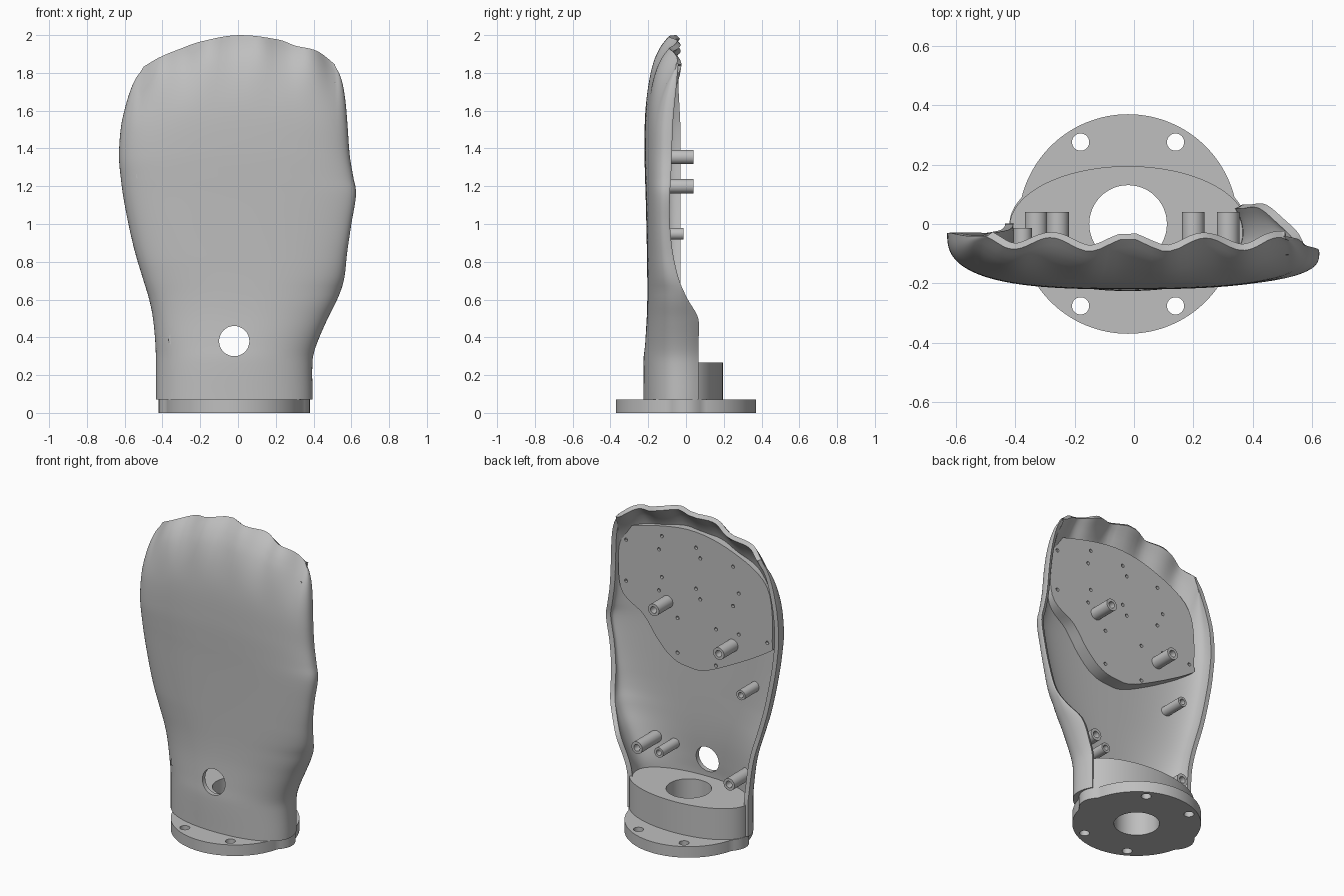
import bpy
import bmesh
from math import sin, cos, pi, copysign
from mathutils import Matrix, Vector

if "Cube" in bpy.data.objects:
    bpy.data.objects.remove(bpy.data.objects["Cube"], do_unlink=True)

grey = bpy.data.materials.new("plain grey")
grey.use_nodes = True
grey.diffuse_color = (0.52, 0.52, 0.52, 1)
grey.node_tree.nodes["Principled BSDF"].inputs["Base Color"].default_value = grey.diffuse_color


def sample(rows, t):
    """Smooth curve through rows whose first entry is the parameter."""
    t = min(max(t, rows[0][0]), rows[-1][0])
    i = next(k for k in range(len(rows) - 1) if t <= rows[k + 1][0])
    a, b = rows[i], rows[i + 1]
    before, after = rows[max(i - 1, 0)], rows[min(i + 2, len(rows) - 1)]
    step = b[0] - a[0]
    u = (t - a[0]) / step
    result = []
    for k in range(1, len(a)):
        ma = (b[k] - before[k]) / (b[0] - before[0]) * step
        mb = (after[k] - a[k]) / (after[0] - a[0]) * step
        result.append((2*u**3 - 3*u*u + 1) * a[k] + (u**3 - 2*u*u + u) * ma
                      + (3*u*u - 2*u**3) * b[k] + (u**3 - u*u) * mb)
    return result


def make_object(name, bm):
    mesh = bpy.data.meshes.new(name)
    bm.to_mesh(mesh)
    bm.free()
    mesh.materials.append(grey)
    obj = bpy.data.objects.new(name, mesh)
    bpy.context.collection.objects.link(obj)
    return obj


def prism(name, bottom, top):
    """Solid between two matching outlines."""
    bm = bmesh.new()
    low = [bm.verts.new(p) for p in bottom]
    high = [bm.verts.new(p) for p in top]
    bm.faces.new(low)
    bm.faces.new(high)
    for i in range(len(low)):
        j = (i + 1) % len(low)
        bm.faces.new((low[i], low[j], high[j], high[i]))
    bmesh.ops.recalc_face_normals(bm, faces=bm.faces[:])
    return make_object(name, bm)


def rods(name, specs, sides=32):
    """Cylinders, each given as start, end and radius."""
    bm = bmesh.new()
    for start, end, radius in specs:
        start, end = Vector(start), Vector(end)
        axis = end - start
        matrix = (Matrix.Translation((start + end) / 2)
                  @ axis.to_track_quat('Z', 'Y').to_matrix().to_4x4())
        bmesh.ops.create_cone(bm, cap_ends=True, segments=sides, radius1=radius,
                              radius2=radius, depth=axis.length, matrix=matrix)
    return make_object(name, bm)


def finish(obj, cutter=None):
    """Cut, bake the modifiers and shade."""
    if cutter:
        cut = obj.modifiers.new("cut", 'BOOLEAN')
        cut.operation, cut.solver, cut.object = 'DIFFERENCE', 'EXACT', cutter
        cutter.hide_render = True
    bpy.ops.object.select_all(action='DESELECT')
    obj.select_set(True)
    bpy.context.view_layer.objects.active = obj
    bpy.ops.object.convert(target='MESH')
    bpy.ops.object.shade_smooth_by_angle(angle=pi / 6)
    if cutter:
        bpy.data.objects.remove(cutter, do_unlink=True)


# Shell sections: height, right edge x, left edge x, front y, right edge y, left edge y
SECTIONS = [
    (.07, -.435, .395, -.225, 0, .065),
    (.28, -.435, .395, -.225, 0, .065),
    (.36, -.437, .415, -.218, -.01, .065),
    (.5, -.45, .475, -.208, -.02, .065),
    (.6, -.47, .525, -.205, -.025, .01),
    (.7, -.5, .56, -.205, -.03, -.035),
    (.85, -.545, .578, -.207, -.03, -.07),
    (1, -.58, .6, -.21, -.03, -.085),
    (1.16, -.61, .625, -.214, -.03, -.085),
    (1.25, -.62, .612, -.217, -.03, -.08),
    (1.4, -.63, .592, -.22, -.03, -.075),
    (1.6, -.62, .58, -.215, -.03, -.07),
    (1.75, -.595, .57, -.195, -.035, -.06),
    (1.87, -.565, .555, -.16, -.04, -.05),
    (1.95, -.535, .535, -.115, -.04, -.045),
    (2, -.5, .51, -.07, -.04, -.04),
]
# Height of the upper rim across the width
RIM = [(-.52, 1.82), (-.42, 1.88), (-.3, 1.93), (-.2, 1.965), (0, 2),
       (.22, 1.975), (.3, 1.945), (.42, 1.915), (.52, 1.84)]
BEND = 1.2


def roundness(level):
    return 2.2 + 0.6 * min(max((level - 0.3) / 0.5, 0), 1)


def rim_scale(x):
    return (sample(RIM, x)[0] - BEND) / (2 - BEND)


def shell_y(x, z):
    """Outer shell surface behind a point of the front view."""
    level = z if z < BEND else min(BEND + (z - BEND) / rim_scale(x), 2)
    right, left, front, right_y, left_y = sample(SECTIONS, level)
    half = (left - right) / 2
    k = min(abs(x - (left + right) / 2) / half, 1)
    n = roundness(level)
    edge = min(right_y, left_y)
    return edge + (front - edge) * (1 - k**n) ** (1 / n)


def shell_row(level, columns=72, flap_columns=6):
    right, left, front, right_y, left_y = sample(SECTIONS, level)
    middle, half = (left + right) / 2, (left - right) / 2
    base = min(-0.03, left_y - 0.012)
    power = 2 / roundness(level)
    ripple = 0.022 * min(max((level - 1.6) / 0.4, 0), 1) ** 2
    points = []
    for i in range(columns + 1):
        angle = pi * (i / columns - 0.5)
        side = copysign(abs(sin(angle)) ** power, sin(angle))
        depth = max(cos(angle), 0) ** power
        edge = right_y + (base - right_y) * (side + 1) / 2
        x = middle + half * side
        wave = ripple * cos(2 * pi * (x + 0.02) / 0.26) * min(depth * 1.5, 1)
        points.append((x, edge + (front - edge) * depth + wave))
    # flap continuing behind the left side
    reach = left_y - base
    for i in range(1, flap_columns + 1):
        s = i / flap_columns
        points.append((left - 0.3 * reach * s * s, base + reach * s))
    return [(x, y, level if level < BEND else BEND + (level - BEND) * rim_scale(x))
            for x, y in points]


# Hand shell with a round opening
bm = bmesh.new()
ROWS = 80
grid = []
for r in range(ROWS + 1):
    grid.append([bm.verts.new(p) for p in shell_row(0.07 + 1.93 * r / ROWS)])
for lower, upper in zip(grid, grid[1:]):
    for i in range(len(lower) - 1):
        bm.faces.new((lower[i], lower[i + 1], upper[i + 1], upper[i]))
shell = make_object("hand_shell", bm)
wall = shell.modifiers.new("wall", 'SOLIDIFY')
wall.thickness, wall.offset = 0.028, -1
finish(shell, rods("opening_cutter", [((-.02, -.5, .38), (-.02, -.1, .38), .08)], 48))

# Flange: a disc merged with the wrist oval
CENTRE = -0.02
turns = [2 * pi * i / 128 for i in range(128)]


def oval(angle, a, b):
    return a * b / ((b * cos(angle)) ** 2 + (a * sin(angle)) ** 2) ** 0.5


def flat_outline(radius, z, shift=0):
    return [(CENTRE + radius(t) * cos(t), shift + radius(t) * sin(t), z) for t in turns]


def flange_radius(t):
    return max(0.37, oval(t, 0.4, 0.2))


def block_radius(t):
    return oval(t, 0.4, 0.205)


bore = ((CENTRE, 0, -1), (CENTRE, 0, 1), 0.131)
bolts = [((CENTRE + sx * .16, sy * .276, -1), (CENTRE + sx * .16, sy * .276, 1), .029)
         for sx in (-1, 1) for sy in (-1, 1)]
flange = prism("wrist_flange", flat_outline(flange_radius, 0), flat_outline(flange_radius, .07))
finish(flange, rods("flange_cutter", [bore] + bolts, 48))

# Oval wrist block
block = prism("wrist_block", flat_outline(block_radius, .07, -.01),
              flat_outline(block_radius, .267, -.01))
finish(block, rods("block_cutter", [bore], 48))

# Inner mounting plate, rounded outline following the shell
PLATE = [(.53, 1.7), (.45, 1.77), (.06, 1.85), (-.26, 1.79), (-.5, 1.63), (-.535, 1.3),
         (-.49, 1.21), (-.1, 1), (.06, .98), (.17, 1.01), (.27, 1.1), (.37, 1.23), (.53, 1.36)]
count = len(PLATE)
keys = [(i, *PLATE[i % count]) for i in range(-2, count + 3)]
outline = [sample(keys, i / 6) for i in range(count * 6)]
PLATE_Y = -0.1
plate = prism("mounting_plate", [(x, PLATE_Y, z) for x, z in outline],
              [(x, min(shell_y(x, z) + 0.014, PLATE_Y - 0.004), z) for x, z in outline])
PINS = [(.49, 1.67), (.49, 1.41), (.24, 1.76), (.24, 1.5), (.26, 1.67), (.26, 1.41),
        (0, 1.75), (0, 1.49), (-.03, 1.69), (-.03, 1.43), (-.26, 1.7), (-.26, 1.45),
        (-.3, 1.54), (-.3, 1.28), (.13, 1.27), (.13, 1.05), (-.14, 1.27), (-.14, 1.04),
        (-.5, 1.28)]
finish(plate, rods("pin_cutter", [((x, -.05, z), (x, -.118, z), .011) for x, z in PINS], 12))

# Hollow mounting posts: x, height, back end, radius
POSTS = [(.2, 1.355, .04, .038), (-.257, 1.2, .04, .038), (-.375, .948, -.013, .031),
         (.317, .45, .04, .038), (.2, .43, -.013, .031), (-.33, .39, .04, .038)]
for number, (x, z, end, radius) in enumerate(POSTS, 1):
    post = rods(f"post_{number}", [((x, shell_y(x, z) + .014, z), (x, end, z), radius)])
    finish(post, rods("post_cutter", [((x, end - .08, z), (x, end + .1, z), radius * .55)], 20))
